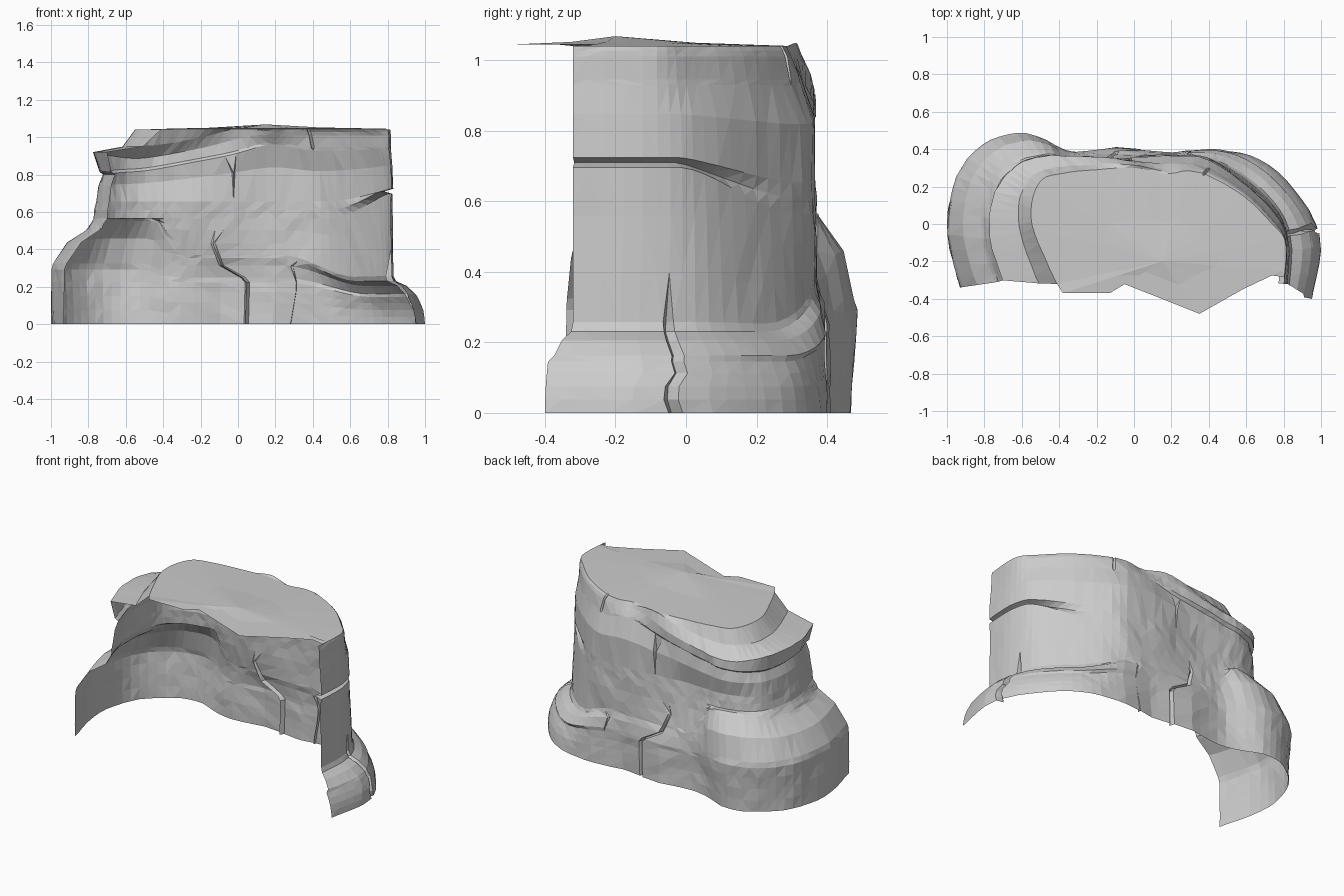
import bpy, bmesh, random
from mathutils import Vector, noise

if "Cube" in bpy.data.objects:
    bpy.data.objects.remove(bpy.data.objects["Cube"])
random.seed(4)

stone = bpy.data.materials.new("grey_stone")
stone.use_nodes = True
grey = (0.6, 0.6, 0.6, 1)
stone.diffuse_color = grey
stone.node_tree.nodes["Principled BSDF"].inputs["Base Color"].default_value = grey

# Plan outlines, running from the right front end round the back to the left front end
FOOT = [(-.93, -.34), (-1, -.02), (-.94, .25), (-.78, .42), (-.58, .46), (-.34, .38), (-.08, .41),
        (.18, .38), (.45, .4), (.7, .33), (.9, .13), (1, -.1), (.95, -.4)]
WALL = [(-.73, -.31), (-.8, -.05), (-.77, .18), (-.66, .32), (-.5, .37), (-.32, .37), (-.08, .37),
        (.18, .37), (.4, .35), (.6, .24), (.77, .07), (.83, -.1), (.82, -.32)]
CAP = [(-.41, -.32), (-.52, -.08), (-.55, .08), (-.5, .23), (-.38, .27), (-.2, .29), (0, .3),
       (.17, .27), (.34, .28), (.57, .16), (.73, .01), (.81, -.1), (.8, -.32)]
CREASE = [.8, .8, .8, .81, .82, .85, .9, .96, .93, .93, .93, .93, .93]
COLUMNS = 54


def lerp(a, b, t):
    return a + (b - a) * t


def ramp(v, a, b):
    t = min(max((v - a) / (b - a), 0), 1)
    return t * t * (3 - 2 * t)


def sample(keys, u):
    """Smooth curve through evenly spaced keys."""
    n = len(keys) - 1
    f = min(max(u, 0), 1) * n
    i = min(int(f), n - 1)
    t = f - i
    a, b, c, d = (keys[min(max(i + k, 0), n)] for k in (-1, 0, 1, 2))
    return b + (c - a) * (t / 2) + (a * 2 - b * 5 + c * 4 - d) * (t * t / 2) \
        + (b * 3 - a - c * 3 + d) * (t ** 3 / 2)


foot, wall, cap = ([Vector(p) for p in plan] for plan in (FOOT, WALL, CAP))


def profile(u):
    """Rows up the cliff at u: (lower plan, upper plan, mix, height, outward push)."""
    boulder = 1 - ramp(u, .36, .42)
    back = boulder * ramp(u, .1, .3)
    skirt = ramp(u, .6, .76)
    ledge = 1 - ramp(u, .45, .6)
    over = 1 - ramp(u, .12, .32)
    bevel = .3 * ramp(u, .42, .54) * (1 - ramp(u, .64, .74))
    lean = .45 * ramp(u, .64, .76)
    cut = ramp(u, .71, .86)
    band = .23 + .07 * boulder - .08 * skirt
    shoulder = .36 + .15 * boulder + .035 * back - .125 * skirt
    notch = lerp(.61, .71, ramp(u, .7, .88))
    gap = lerp(.045, .014, cut)
    crease = sample(CREASE, u)
    rim = lerp(1.01, crease + lerp(.07, .12, over), ledge)
    # foot: boulder, plain rock and skirt
    rows = [(foot, wall, 0, band * t, .025 * back * t - .045 * skirt * t * t)
            for t in (0, .25, .5, .75, .97)]
    rows += [(foot, wall, .05 * boulder + .32 * skirt, band * 1.08, .02 * back),
             (foot, wall, .45 + .15 * skirt - .06 * back, lerp(band, shoulder, .65), .02 * back),
             (foot, wall, .93, lerp(band, shoulder, .95) + .02 * back, 0)]
    # upright wall with the side notch
    rows += [(wall, cap, lean * t * .6, lerp(shoulder + .02 * back, notch - gap, t), -.03 * ledge * t)
             for t in (.05, .35, .7, 1)]
    rows += [(wall, cap, lean * .6, notch, -.045 * cut - .035 * ledge),
             (wall, cap, lean * .62, notch + gap, .003 * cut - .04 * ledge),
             (wall, cap, lean * .75 + bevel * .2, lerp(notch + gap, crease, .6),
              lerp(-.02, -.055, over) * ledge)]
    # overhanging ledge and rim
    rows += [(wall, cap, lerp(.2 + lean, 0, ledge) + bevel, crease, lerp(-.03, -.08, over) * ledge),
             (wall, cap, lerp(.25 + lean, 0, ledge) + bevel, crease + .015,
              lerp(-.01, -.06, over) * ledge),
             (wall, cap, lerp(.8, .12 * (1 - over) + bevel, ledge), rim, -.025 * over),
             (wall, cap, lerp(.9, .7, ledge), lerp(1.028, lerp(rim + .07, rim + .03, over), ledge), 0),
             (wall, cap, 1, 1.04, 0)]
    return rows


# Cracks: path of (height, u), half width, depth
CRACKS = [
    ([(0, .893), (.06, .9), (.12, .882), (.19, .892), (.34, .896)], .007, .04),
    ([(0, .612), (.2, .622), (.32, .618)], .003, .02),
    ([(0, .54), (.24, .542), (.29, .5), (.45, .48)], .004, .03),
    ([(.74, .512), (.79, .518), (.88, .514)], .003, .02),
    ([(.95, .68), (1.04, .68)], .003, .02),
]


def crack_u(path, z):
    if z <= path[0][0]:
        return path[0][1]
    for (z0, u0), (z1, u1) in zip(path, path[1:]):
        if z <= z1:
            return lerp(u0, u1, (z - z0) / (z1 - z0))
    return path[-1][1]


def cracked(col, row):
    """Bend columns along each crack and pinch the three middle ones to a groove."""
    u = col / COLUMNS
    z = profile(u)[row][3]
    shift = push = 0
    for path, width, depth in CRACKS:
        middle = round(COLUMNS * sum(p[1] for p in path) / len(path))
        home = middle / COLUMNS
        low, high = path[0][0], path[-1][0]
        fade = ramp(z, low - .1, low) * (1 - ramp(z, high, high + .1))
        bend = (crack_u(path, z) - home) * fade
        shift += bend * max(0, 1 - abs(u - home) / .1)
        if abs(col - middle) <= 1 and low - .01 <= z <= high + .01:
            shift = bend + home + (col - middle) * width - u
            if col == middle:
                push = -depth * (1 - ramp(z, lerp(low, high, .6), high + .03) * .8)
    return u + shift, push


def cliff_point(col, row):
    u, push = cracked(col, row)
    low, high, mix, z, out = profile(u)[row]
    here = sample(low, u).lerp(sample(high, u), mix)
    along = sample(low, u + .01) - sample(low, u - .01)
    normal = Vector((-along.y, along.x)).normalized()
    rough = noise.noise(Vector((here.x, here.y, z)) * 5) * .01 + random.uniform(-.003, .003)
    rough *= 1 - .6 * ramp(u, .65, .8)
    if z > 1.03:
        rough *= .3
    here += normal * (out + push + rough)
    return Vector((here.x, here.y, z))


def finish(name, bm):
    bmesh.ops.triangulate(bm, faces=bm.faces[:], quad_method='SHORT_EDGE')
    mesh = bpy.data.meshes.new(name)
    bm.to_mesh(mesh)
    bm.free()
    mesh.materials.append(stone)
    obj = bpy.data.objects.new(name, mesh)
    bpy.context.collection.objects.link(obj)


# Curved cliff wall, open at the front
bm = bmesh.new()
rows = len(profile(0))
grid = [[bm.verts.new(cliff_point(c, r)) for c in range(COLUMNS + 1)] for r in range(rows)]
for lower, upper in zip(grid, grid[1:]):
    for c in range(COLUMNS):
        bm.faces.new((lower[c + 1], lower[c], upper[c], upper[c + 1]))
rim_points = [v.co.copy() for v in grid[-1]]
finish("cliff_wall", bm)

# Flat top with a slight swell and a ragged front lip
bm = bmesh.new()
lip = [(.79, -.25), (.58, -.35), (.35, -.48), (.2, -.42), (-.08, -.31), (-.13, -.37), (-.38, -.37)]
edge = [bm.verts.new(p) for p in rim_points[:-1]]
edge += [bm.verts.new((x, y, 1.045)) for x, y in lip]
centre = Vector((.15, -.2, 1.068))
inner = [bm.verts.new(v.co.lerp(centre, .55) + Vector((0, 0, -.006))) for v in edge]
peak = bm.verts.new(centre)
for i in range(len(edge)):
    j = i - 1
    bm.faces.new((edge[i], edge[j], inner[j], inner[i]))
    bm.faces.new((inner[i], inner[j], peak))
bmesh.ops.recalc_face_normals(bm, faces=bm.faces[:])
if sum(f.normal.z for f in bm.faces) < 0:
    bmesh.ops.reverse_faces(bm, faces=bm.faces[:])
finish("cliff_top", bm)
